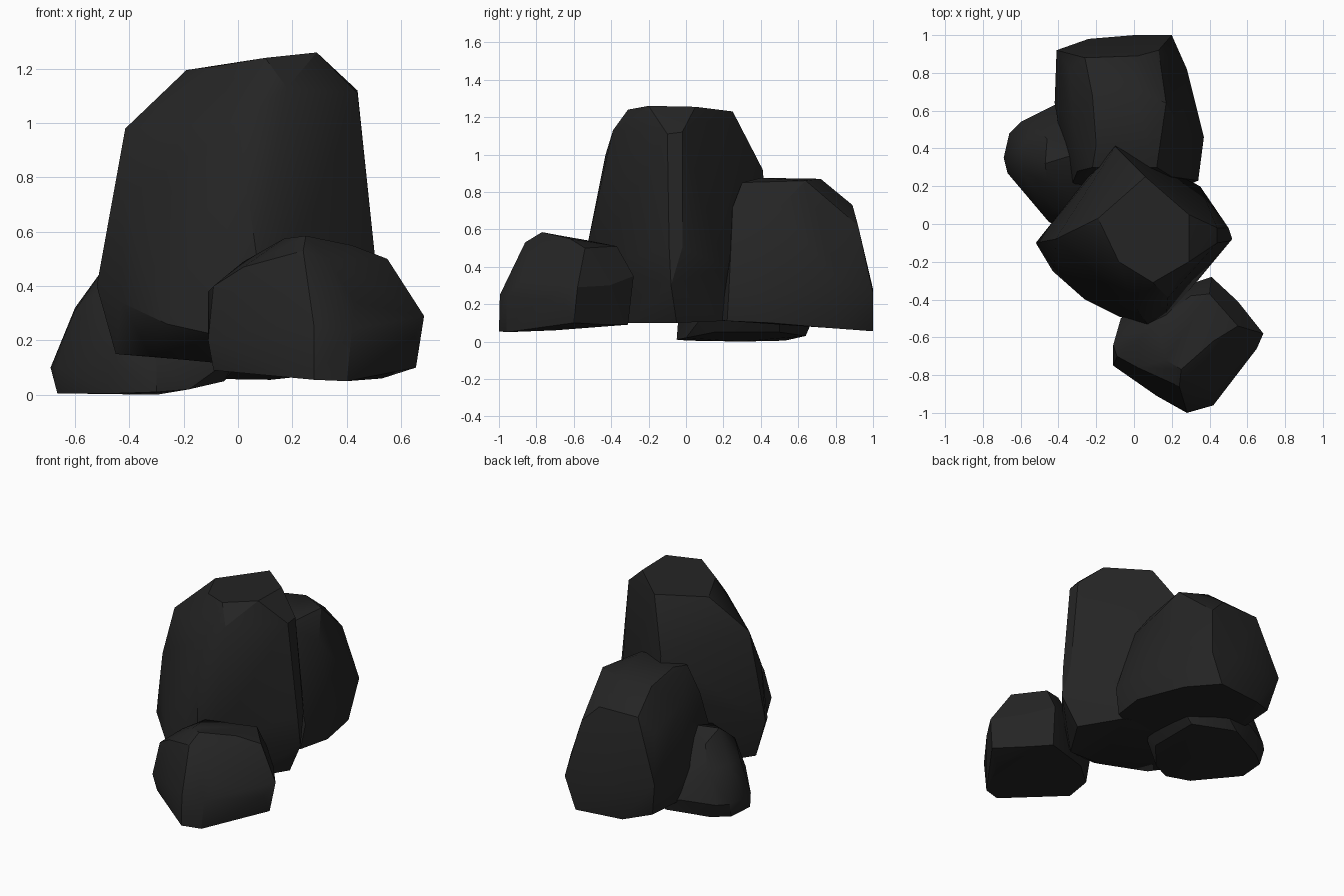
import bpy, bmesh, math

stone = bpy.data.materials.new("dark_stone")
stone.diffuse_color = (0.018, 0.018, 0.018, 1)


def boulder(name, corners):
    """Faceted rock: the convex hull of a few corner points."""
    bm = bmesh.new()
    for c in corners:
        bm.verts.new(c)
    bmesh.ops.convex_hull(bm, input=bm.verts[:])
    loose = [v for v in bm.verts if not v.link_faces]
    bmesh.ops.delete(bm, geom=loose, context='VERTS')
    # merge nearly flat triangles into broad facets
    bmesh.ops.dissolve_limit(bm, angle_limit=math.radians(3),
                             verts=bm.verts[:], edges=bm.edges[:])
    bmesh.ops.recalc_face_normals(bm, faces=bm.faces[:])
    mesh = bpy.data.meshes.new(name)
    bm.to_mesh(mesh)
    bm.free()
    mesh.materials.append(stone)
    ob = bpy.data.objects.new(name, mesh)
    bpy.context.collection.objects.link(ob)
    bpy.ops.object.select_all(action='DESELECT')
    ob.select_set(True)
    bpy.context.view_layer.objects.active = ob
    bpy.ops.object.shade_smooth_by_angle(angle=math.radians(30))
    return ob


# tall central rock
boulder("tall_rock", [
    (-.19, .03, 1.195), (-.08, -.2, 1.21), (.1, -.31, 1.24), (.29, -.2, 1.26),
    (.29, .05, 1.255), (.06, .25, 1.23),
    (-.415, -.08, .98), (0, -.43, 1), (.18, -.39, 1.13), (.44, -.02, 1.12),
    (.44, -.1, 1.11), (-.1, .41, .92), (-.42, -.2, .72),
    (-.52, -.1, .4), (-.43, -.25, .34), (-.26, -.4, .26), (-.08, -.49, .22),
    (.07, -.53, .5), (.17, -.5, .4), (.505, -.09, .5), (.5, -.02, .5),
    (.35, .2, .4), (-.1, .43, .7), (.52, -.08, .3),
    (-.45, -.1, .15), (-.32, -.25, .14), (0, -.33, .11), (.25, -.32, .1),
    (.42, -.05, .1), (.25, .2, .11), (-.1, .32, .12)])

# broad rock at the back
boulder("back_rock", [
    (-.2, .42, .875), (.08, .4, .875), (.17, .64, .86), (0, .72, .87), (-.22, .68, .85),
    (-.22, .3, .85), (.12, .3, .85), (-.26, .88, .73), (.02, .89, .73), (.13, .92, .62),
    (-.34, .82, .62), (.25, .5, .72), (.2, .25, .72), (-.32, .5, .7), (-.3, .28, .68),
    (-.41, .92, .33), (-.24, .98, .28), (0, 1, .28), (.2, 1, .26), (.28, .82, .32),
    (.37, .46, .25), (.34, .23, .28), (-.42, .64, .3), (-.34, .18, .3),
    (-.36, .87, .1), (-.2, .96, .06), (.12, 1, .055), (.26, .8, .07), (.35, .45, .1),
    (.31, .22, .11), (-.38, .6, .1), (-.3, .18, .12), (.1, .12, .12)])

# low rock on the left
boulder("left_rock", [
    (-.46, .45, .44), (-.46, .22, .43), (-.47, .32, .5), (-.34, .36, .5),
    (-.2, .4, .46), (-.25, .1, .4),
    (-.6, .4, .32), (-.6, .28, .31), (-.52, .52, .3), (-.42, .08, .33),
    (-.69, .35, .1), (-.66, .48, .1), (-.6, .54, .1), (-.42, .63, .12), (-.2, .67, .1),
    (-.67, .27, .1), (-.45, .01, .12), (-.3, -.04, .14), (0, .1, .15), (.02, .5, .14),
    (-.665, .27, .005), (-.65, .45, .005), (-.55, .53, .005), (-.3, .64, .03),
    (-.45, .01, .005), (-.3, -.05, .01), (-.18, 0, .02), (-.05, .15, .05),
    (-.05, .5, .05), (-.3, .3, 0)])

# low rock at the front
boulder("front_rock", [
    (.25, -.77, .585), (.17, -.72, .575), (.42, -.62, .55), (.55, -.54, .5),
    (.4, -.37, .51), (.3, -.38, .5), (.12, -.52, .54), (.02, -.62, .49), (.02, -.76, .47),
    (.24, -.86, .53), (.33, -.84, .5),
    (-.11, -.75, .2), (-.11, -.64, .38), (-.09, -.7, .4), (-.07, -.5, .3), (.12, -.91, .25),
    (.28, -.995, .25), (.42, -.96, .24), (.43, -.87, .34), (.685, -.58, .29), (.65, -.66, .22),
    (.55, -.41, .3), (.41, -.28, .35), (.2, -.35, .3),
    (-.09, -.73, .09), (-.07, -.55, .1), (.14, -.9, .07), (.28, -1, .055), (.4, -.96, .05),
    (.655, -.6, .1), (.53, -.7, .06), (.5, -.42, .09), (.4, -.31, .09), (.1, -.4, .09)])
